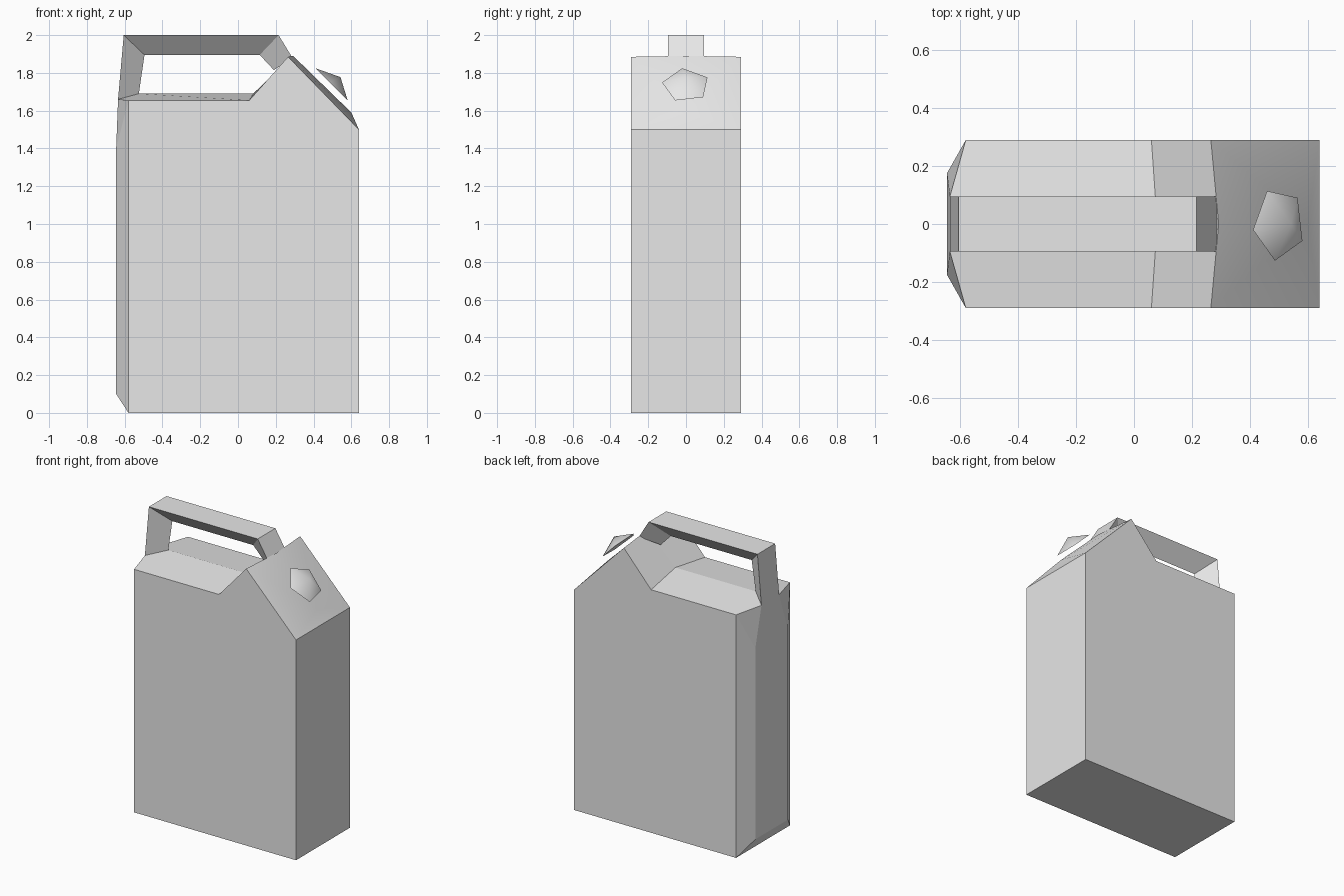
import bpy, bmesh, math
from mathutils import Vector

old = bpy.data.objects.get("Cube")
if old:
    bpy.data.objects.remove(old, do_unlink=True)

grey = bpy.data.materials.new("plain_grey")
grey.use_nodes = True
GREY = (0.8, 0.8, 0.8, 1)
grey.diffuse_color = GREY
grey.node_tree.nodes["Principled BSDF"].inputs["Base Color"].default_value = GREY


def finish(name, bm):
    bmesh.ops.recalc_face_normals(bm, faces=bm.faces)
    mesh = bpy.data.meshes.new(name)
    bm.to_mesh(mesh)
    bm.free()
    mesh.materials.append(grey)
    obj = bpy.data.objects.new(name, mesh)
    bpy.context.collection.objects.link(obj)
    return obj


# Can body: named corners of one half, mirrored over y = 0
W = 0.29
corners = {
    "base_rear": (-0.58, W, 0), "base_front": (0.64, W, 0),
    "shoulder": (0.64, W, 1.5), "peak": (0.265, W, 1.885),
    "step": (0.06, W, 1.655), "top_rear": (-0.58, W, 1.655),
    "spine_low": (-0.645, 0.175, 0.1), "spine_high": (-0.645, 0.175, 1.4),
    "spine_top": (-0.635, 0.095, 1.66),
    "mid_step": (0.08, 0, 1.69), "mid_peak": (0.292, 0, 1.89),
    "mid_slope": (0.6, 0, 1.59), "mid_rear": (-0.525, 0, 1.69),
}
half_faces = [
    "base_rear base_front shoulder peak step top_rear",
    "base_rear spine_low spine_high top_rear",
    "spine_high spine_top top_rear",
    "top_rear step mid_step mid_rear spine_top",
    "step peak mid_peak mid_step",
    "peak shoulder mid_slope mid_peak",
]
# Faces that span both halves, given by the edge they bridge
bridges = ["base_rear base_front", "base_front shoulder",
           "base_rear spine_low", "spine_low spine_high",
           "spine_high spine_top"]

bm = bmesh.new()
vert = {}
for key, (x, y, z) in corners.items():
    vert[key, 1] = bm.verts.new((x, y, z))
    vert[key, -1] = bm.verts.new((x, -y, z)) if y else vert[key, 1]
slope = []
for names in half_faces:
    for side in (1, -1):
        face = bm.faces.new([vert[n, side] for n in names.split()])
        if "mid_slope" in names:
            slope.append(face)
for names in bridges:
    a, b = names.split()
    bm.faces.new([vert[a, 1], vert[b, 1], vert[b, -1], vert[a, -1]])
for a, b in (("spine_top", "mid_rear"), ("shoulder", "mid_slope")):
    face = bm.faces.new([vert[a, 1], vert[a, -1], vert[b, 1]])
    if a == "shoulder":
        slope.append(face)
# Only the pouring slope is softly shaded
for face in slope:
    face.smooth = True
for edge in bm.edges:
    edge.smooth = all(f in slope for f in edge.link_faces)
finish("can_body", bm)

# Handle: triangular section, wide outside and a single edge inside
stations = [((-0.635, 1.66), (-0.525, 1.69)), ((-0.605, 2.0), (-0.495, 1.895)),
            ((0.215, 2.0), (0.115, 1.895)), ((0.288, 1.88), (0.19, 1.815))]
bm = bmesh.new()
rings = []
for (ox, oz), (ix, iz) in stations:
    rings.append([bm.verts.new(p) for p in
                  ((ox, -0.095, oz), (ox, 0.095, oz), (ix, 0, iz))])
for a, b in zip(rings, rings[1:]):
    for i in range(3):
        j = (i + 1) % 3
        bm.faces.new([a[i], a[j], b[j], b[i]])
bm.faces.new(rings[0])
bm.faces.new(rings[-1])
finish("carry_handle", bm)

# Spout cap: shallow five-sided cone held just above the slope
bm = bmesh.new()
base = [bm.verts.new((0.128 * math.cos(a), 0.128 * math.sin(a), 0))
        for a in (math.radians(189 + 72 * i) for i in range(5))]
tip = bm.verts.new((0, 0, 0.06))
for i in range(5):
    bm.faces.new([base[i], base[(i + 1) % 5], tip]).smooth = True
bm.faces.new(base[::-1])
for edge in bm.edges:
    edge.smooth = tip in edge.verts
cap = finish("spout_cap", bm)
cap.location = Vector((0.5, 0, 1.735))
cap.rotation_euler = (0, math.radians(45), 0)
